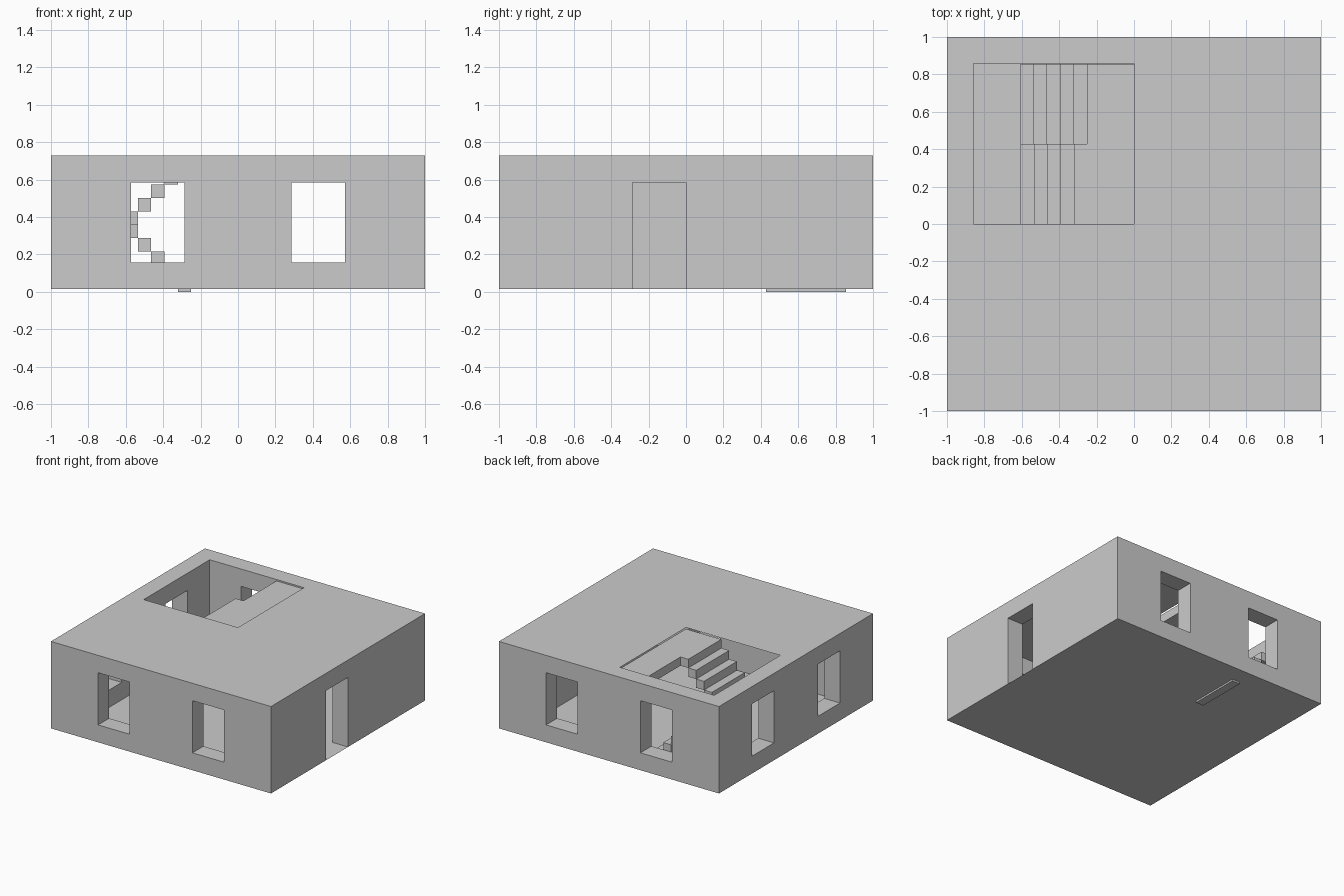
import bpy

if "Cube" in bpy.data.objects:
    bpy.data.objects.remove(bpy.data.objects["Cube"])

U = 1 / 7            # block unit: the house is 14 x 14 x 5 units
Z0 = 0.014           # ground floor level
TOP = Z0 + 5 * U     # roof level
IN = 1 - U           # inner wall face
STEP = 0.0717        # stair riser
TREAD = U / 2


def mesh_object(name, verts, faces):
    mesh = bpy.data.meshes.new(name)
    mesh.from_pydata(verts, [], faces)
    obj = bpy.data.objects.new(name, mesh)
    bpy.context.collection.objects.link(obj)
    return obj


def box(name, x0, x1, y0, y1, z0, z1):
    verts = [(x, y, z) for z in (z0, z1)
             for x, y in ((x0, y0), (x1, y0), (x1, y1), (x0, y1))]
    faces = [(3, 2, 1, 0), (4, 5, 6, 7)]
    faces += [(i, (i + 1) % 4, (i + 1) % 4 + 4, i + 4) for i in range(4)]
    return mesh_object(name, verts, faces)


def sheet(name, rects, z, up=True):
    verts, faces = [], []
    for x0, x1, y0, y1 in rects:
        n = len(verts)
        verts += [(x0, y0, z), (x1, y0, z), (x1, y1, z), (x0, y1, z)]
        face = (n, n + 1, n + 2, n + 3)
        faces.append(face if up else face[::-1])
    return mesh_object(name, verts, faces)


def cut(target, *bounds):
    cutter = box("cutter", *bounds)
    cutter.hide_render = True
    mod = target.modifiers.new("cut", 'BOOLEAN')
    mod.operation = 'DIFFERENCE'
    mod.solver = 'EXACT'
    mod.object = cutter
    bpy.context.view_layer.objects.active = target
    bpy.ops.object.modifier_apply(modifier=mod.name)
    bpy.data.objects.remove(cutter, do_unlink=True)


# Outer walls: hollow ring with windows and a door
walls = box("walls", -1, 1, -1, 1, Z0, TOP)
cut(walls, -IN, IN, -IN, IN, -0.5, 1.5)
sill, head = Z0 + U, Z0 + 4 * U
for a in (-4 * U, 2 * U):
    cut(walls, a, a + 2 * U, -1.2, 1.2, sill, head)        # front and back windows
    cut(walls, -1.2, -0.7, a, a + 2 * U, sill, head)       # left windows
cut(walls, 0.7, 1.2, -2 * U, 0, -0.2, head)                # right door

# Thin floor with door threshold, and thin roof with stair opening
sheet("floor", [(-IN, IN, -IN, IN), (IN, 1, -2 * U, 0)], Z0, up=False)
sheet("roof", [(-IN, IN, -IN, 0), (0, IN, 0, IN)], TOP)

# Stairs: lower flight climbs left, upper flight doubles back right
for i in range(10):
    lower = i < 5
    x = -0.25 - (i + 1) * TREAD if lower else -0.25 - (10 - i) * TREAD
    y0 = IN / 2 if lower else 0.001
    box(f"step_{i + 1}", x, x + TREAD, y0, y0 + IN / 2 - 0.001,
        i * STEP, (i + 1) * STEP)

# Landing slab at the head of the stairs
box("landing", -0.25, 0, 0.001, IN - 0.001, 9 * STEP, 10 * STEP)
